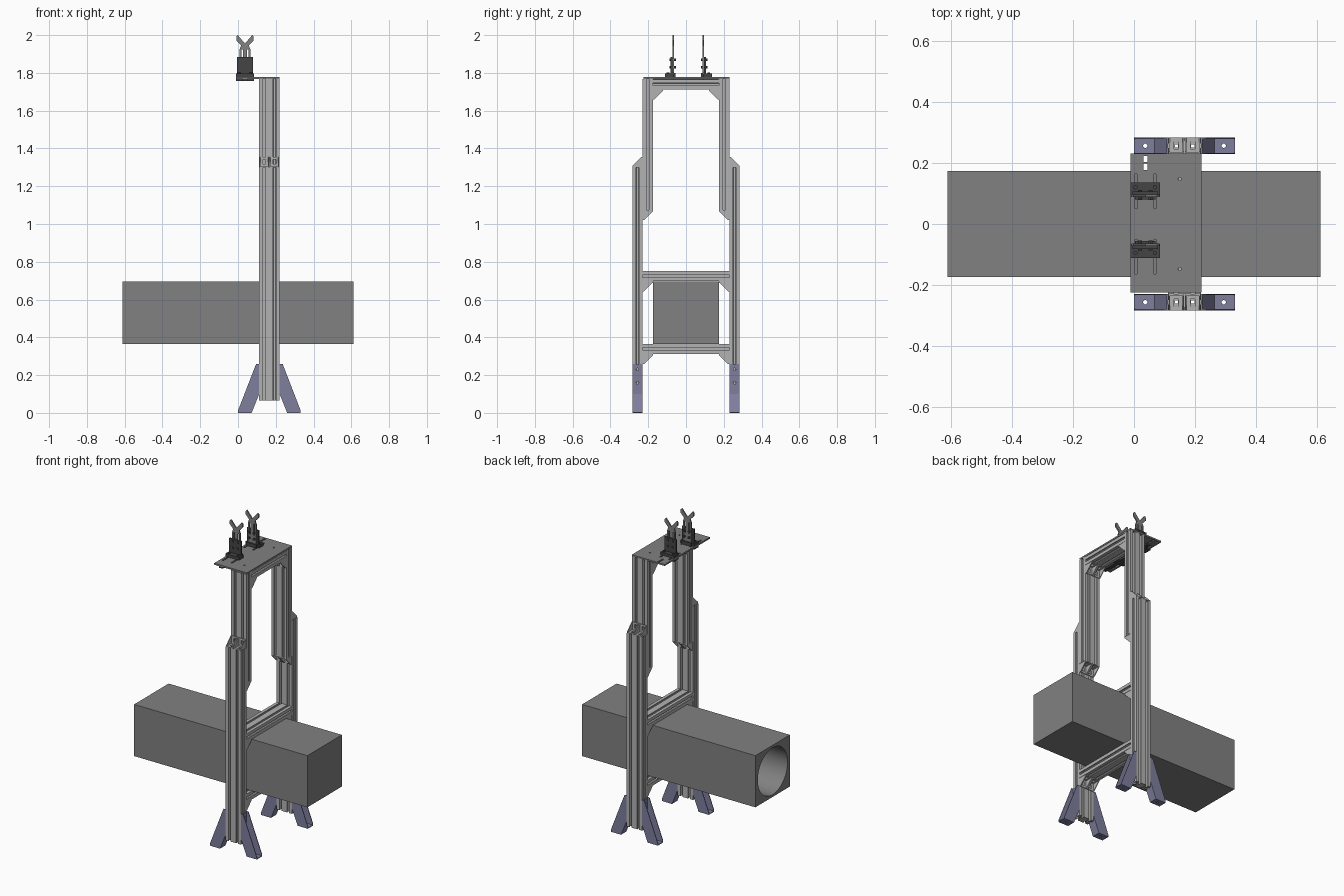
import bpy, bmesh, math

if "Cube" in bpy.data.objects:
    bpy.data.objects.remove(bpy.data.objects["Cube"])

CX, S, YI = 0.166, 0.054, 0.230      # frame centre in x, profile cell size, column interface in y
MAP = {'x': lambda u, v, w: (w, u, v),
       'y': lambda u, v, w: (u, w, v),
       'z': lambda u, v, w: (u, v, w)}


def material(name, rgb):
    m = bpy.data.materials.new(name)
    m.diffuse_color = (*rgb, 1)
    m.use_nodes = True
    m.node_tree.nodes["Principled BSDF"].inputs["Base Color"].default_value = m.diffuse_color
    return m


BLUE = material("blue_paint", (0.21, 0.21, 0.34))
DARK = material("dark_metal", (0.06, 0.06, 0.06))
STEEL = material("steel_grey", (0.22, 0.22, 0.22))
ALU = material("aluminium", (0.45, 0.45, 0.45))


def rect(u0, u1, v0, v1):
    return [(u0, v0), (u1, v0), (u1, v1), (u0, v1)]


def circle(u, v, r, n=20):
    return [(u + r * math.cos(2 * math.pi * i / n), v + r * math.sin(2 * math.pi * i / n)) for i in range(n)]


def slot(u, v0, v1, r, n=8):
    arc = [math.pi * i / n for i in range(n + 1)]
    return ([(u + r * math.cos(a), v1 - r + r * math.sin(a)) for a in arc] +
            [(u - r * math.cos(a), v0 + r - r * math.sin(a)) for a in arc])


def box(x0, x1, y0, y1, z0, z1):
    return ([rect(x0, x1, y0, y1)], 'z', z0, z1)


def solid(name, pieces, mat):
    """Join extruded outlines (outer loop plus hole loops) into one object."""
    bm = bmesh.new()
    k = 10
    for loops, axis, lo, hi in pieces:
        lo, hi = min(lo, hi), max(lo, hi)
        cu = bpy.data.curves.new("outline", 'CURVE')
        cu.dimensions, cu.fill_mode, cu.extrude = '2D', 'BOTH', (hi - lo) / 2 * k
        for pts in loops:
            sp = cu.splines.new('POLY')
            sp.points.add(len(pts) - 1)
            for p, (u, v) in zip(sp.points, pts):
                p.co = (u * k, v * k, 0, 1)
            sp.use_cyclic_u, sp.use_smooth = True, False
        tmp = bpy.data.objects.new("outline", cu)
        bpy.context.collection.objects.link(tmp)
        dg = bpy.context.evaluated_depsgraph_get()
        part = bpy.data.meshes.new_from_object(tmp.evaluated_get(dg))
        for v in part.vertices:
            v.co = MAP[axis](v.co.x / k, v.co.y / k, v.co.z / k + (lo + hi) / 2)
        one = bmesh.new()
        one.from_mesh(part)
        bmesh.ops.remove_doubles(one, verts=one.verts, dist=1e-5)
        bmesh.ops.recalc_face_normals(one, faces=one.faces)
        one.to_mesh(part)
        one.free()
        bm.from_mesh(part)
        bpy.data.meshes.remove(part)
        bpy.data.objects.remove(tmp)
        bpy.data.curves.remove(cu)
    me = bpy.data.meshes.new(name)
    bm.to_mesh(me)
    bm.free()
    me.materials.clear()
    me.materials.append(mat)
    ob = bpy.data.objects.new(name, me)
    bpy.context.collection.objects.link(ob)
    bpy.ops.object.select_all(action='DESELECT')
    ob.select_set(True)
    bpy.context.view_layer.objects.active = ob
    bpy.ops.object.shade_smooth_by_angle(angle=math.radians(30))
    return ob


def slotted_profile(cu, cv, n=2):
    """Double T-slot section, n cells wide in u and one in v, with a square bore per cell."""
    groove = [(-.007, 0), (-.007, .006), (-.014, .006), (-.006, .017),
              (.006, .017), (.014, .006), (.007, .006), (.007, 0)]
    w, h = n * S / 2, S / 2
    outer = []
    for (pu, pv), (du, dv), cells in [((-w, -h), (1, 0), n), ((w, -h), (0, 1), 1),
                                      ((w, h), (-1, 0), n), ((-w, h), (0, -1), 1)]:
        outer.append((cu + pu, cv + pv))
        for i in range(cells):
            for t, d in groove:
                t += (i + .5) * S
                outer.append((cu + pu + du * t - dv * d, cv + pv + dv * t + du * d))
    bores = []
    for i in range(n):
        c = cu - w + (i + .5) * S
        bores.append(rect(c - .005, c + .005, cv - .005, cv + .005))
    return [outer] + bores


def bracket(name, y, z, sy, sz, leg=0.054, t=0.005):
    """Pair of corner gussets with slotted flanges; legs run along sy and sz."""
    pieces = []
    for c in (CX - S / 2, CX + S / 2):
        x0, x1 = c - .025, c + .025
        hole = (c - .007, c + .007)
        pieces.append(([rect(x0, x1, y, y + sy * leg),
                        rect(*hole, y + sy * .017, y + sy * .041)], 'z', z, z + sz * t))
        pieces.append(([rect(x0, x1, z, z + sz * leg),
                        rect(*hole, z + sz * .017, z + sz * .041)], 'y', y, y + sy * t))
        web = [(y + sy * a, z + sz * b) for a, b in
               [(0, 0), (leg, 0), (leg, .008), (.008, leg), (0, leg)]]
        pieces += [([web], 'x', x0, x0 + t), ([web], 'x', x1 - t, x1)]
    solid(name, pieces, ALU)


def foot(name, sx, sy):
    """Folded channel foot: slotted back plate, sloping web, floor plate, two cheeks."""
    X = lambda a: CX + sx * (S + a)
    y0, y1 = sorted((sy * YI, sy * (YI + S)))
    ym = (y0 + y1) / 2
    cheek = [(X(a), z) for a, z in [(0, .26), (.016, .26), (.112, .012), (.112, 0), (.04, 0), (0, .1)]]
    slope = [(X(a), z) for a, z in [(0, .1), (.005, .1), (.045, .005), (.04, 0)]]
    solid(name, [
        ([cheek], 'y', y0, y0 + .004),
        ([cheek], 'y', y1 - .004, y1),
        ([slope], 'y', y0 + .004, y1 - .004),
        ([rect(y0 + .004, y1 - .004, .1, .26), circle(ym, .16, .007), circle(ym, .23, .007)],
         'x', X(0), X(.005)),
        ([rect(X(.04), X(.112), y0 + .004, y1 - .004), circle(X(.075), ym, .007)], 'z', 0, .005),
    ], BLUE)


# Columns, brackets and feet, mirrored in y
for side, s in (("front", -1), ("back", 1)):
    solid(side + "_lower_column", [(slotted_profile(CX, s * (YI + S / 2)), 'z', .065, 1.30)], ALU)
    solid(side + "_upper_column", [(slotted_profile(CX, s * (YI - S / 2)), 'z', 1.075, 1.768)], ALU)
    bracket(side + "_outer_splice_bracket", s * YI, 1.30, s, 1)
    bracket(side + "_inner_splice_bracket", s * YI, 1.075, -s, -1)
    bracket(side + "_lower_bar_bracket", s * YI, .312, -s, -1)
    bracket(side + "_middle_bar_bracket", s * YI, .697, -s, -1)
    bracket(side + "_top_bar_bracket", s * (YI - S), 1.712, -s, -1)
    foot(side + "_left_foot", -1, s)
    foot(side + "_right_foot", 1, s)

# Cross bars
for name, z, half in (("lower_cross_bar", .312, YI), ("middle_cross_bar", .697, YI), ("top_cross_bar", 1.712, YI - S)):
    solid(name, [(slotted_profile(CX, z + S / 2), 'y', -half, half)], ALU)

# Long block with a deep round bore open at the left end
block = solid("long_block", [box(-.612, .612, -.174, .174, .366, .696)], STEEL)
cutter = solid("bore_cutter", [([circle(0, .531, .15, 64)], 'x', -.7, .59)], STEEL)
mod = block.modifiers.new("bore", 'BOOLEAN')
mod.operation, mod.object, mod.solver = 'DIFFERENCE', cutter, 'EXACT'
bpy.context.view_layer.objects.active = block
bpy.ops.object.modifier_apply(modifier="bore")
bpy.data.objects.remove(cutter)
bpy.ops.object.select_all(action='DESELECT')
block.select_set(True)
bpy.ops.object.shade_smooth_by_angle(angle=math.radians(30))

# Top plate with adjustment slots, and the rail beneath it
cuts = [slot(x, *sorted((s * .05, s * .165)), .005) for x in (.007, .069) for s in (-1, 1)]
cuts += [circle(.15, s * .148, .005) for s in (-1, 1)]
cuts += [rect(.031, .044, .177, .198), rect(.031, .044, .203, .224)]
solid("top_plate", [([rect(-.011, .221, -.225, .231)] + cuts, 'z', 1.768, 1.778)], STEEL)
solid("under_rail", [box(.025, .049, -.225, .172, 1.758, 1.768)], DARK)

# Two V-fork holders facing each other
FX, FY = .037, .0125
half = [(.028, 1.80), (.028, 1.925), (.021, 1.945), (.046, 1.972), (.046, 1.992), (.038, 2.0)]
fork = [(FX + a, z) for a, z in half] + [(FX, 1.955)] + [(FX - a, z) for a, z in reversed(half)]
fork_slots = [slot(FX + d, 1.85, 1.925, .004) for d in (-.015, .015)]
for side, s in (("front", -1), ("back", 1)):
    Y = lambda v: FY + s * v
    B = lambda x, v0, v1, z0, z1: box(FX - x, FX + x, Y(v0), Y(v1), z0, z1)
    solid(side + "_fork", [([fork] + fork_slots, 'y', Y(.076), Y(.084))], STEEL)
    pieces = [B(.048, .078, .124, 1.778, 1.796),
              B(.048, .078, .124, 1.758, 1.768),
              B(.033, .068, .078, 1.778, 1.80),
              B(.042, .084, .094, 1.796, 1.885)]
    for d in (-1, 1):
        pieces.append(([circle(FX + d * .032, Y(.108), .007, 12)], 'z', 1.796, 1.802))
        pieces += [([circle(FX + d * .017, z, .007, 12)], 'y', Y(.066), Y(.100)) for z in (1.83, 1.87)]
    solid(side + "_fork_base", pieces, DARK)
